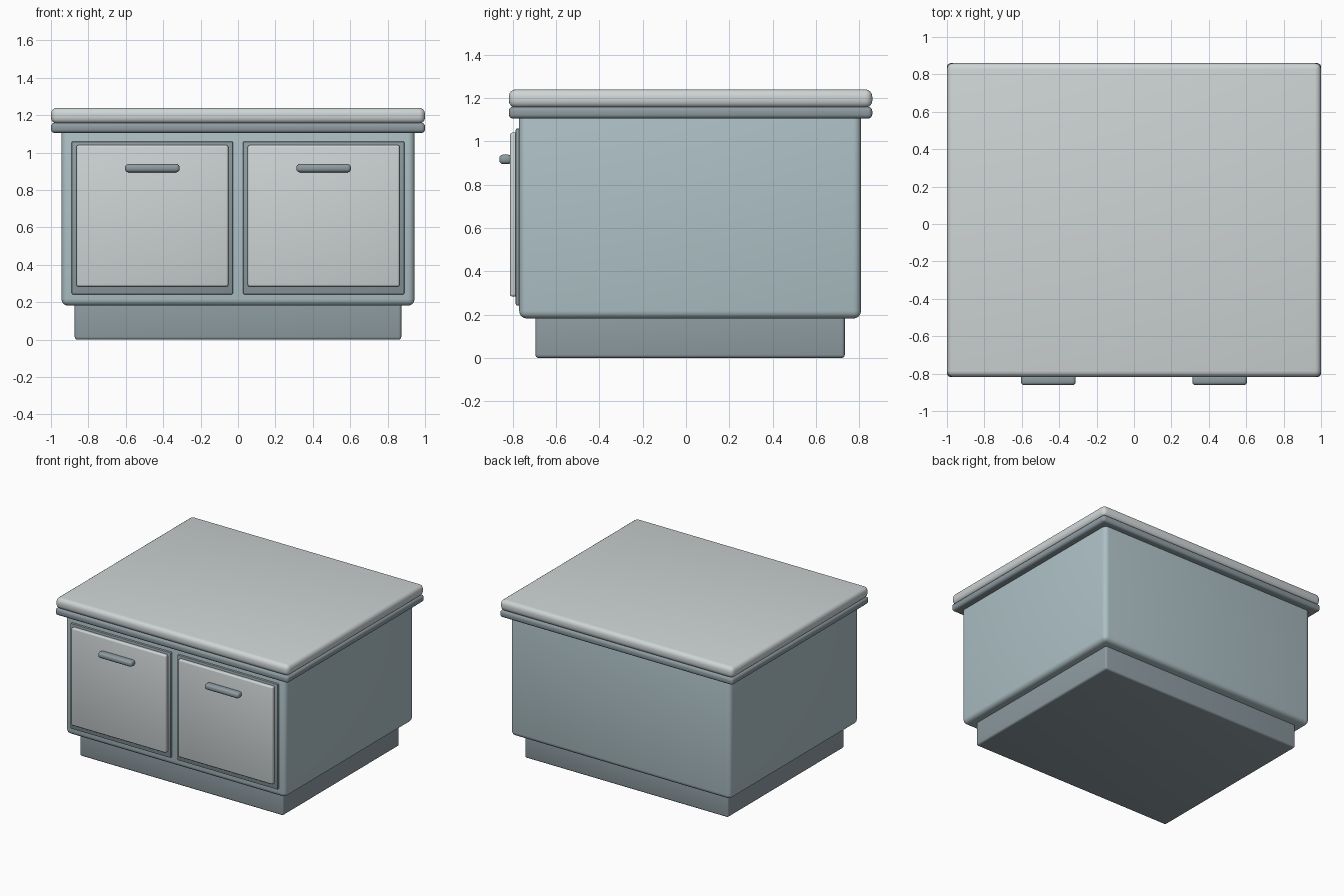
import bpy
import bmesh
from math import radians
from mathutils import Vector

if "Cube" in bpy.data.objects:
    bpy.data.objects.remove(bpy.data.objects["Cube"])


def material(name, rgb):
    m = bpy.data.materials.new(name)
    m.diffuse_color = (*rgb, 1)
    m.use_nodes = True
    m.node_tree.nodes["Principled BSDF"].inputs["Base Color"].default_value = m.diffuse_color
    return m


BODY = material("blue_grey", (0.42, 0.53, 0.56))
TRIM = material("dark_grey", (0.27, 0.33, 0.36))
LIGHT = material("light_grey", (0.62, 0.66, 0.66))


def rounded_box(name, x, y, z, bevel, mat, segments=4):
    """Box spanning the (min, max) pairs, with rounded edges."""
    lo, hi = (Vector(p) for p in zip(x, y, z))
    bm = bmesh.new()
    bmesh.ops.create_cube(bm, size=1)
    for v in bm.verts:
        v.co = (lo + hi) / 2 + v.co * (hi - lo)
    bmesh.ops.bevel(bm, geom=bm.edges[:], offset=bevel, segments=segments,
                    profile=0.5, affect='EDGES')
    mesh = bpy.data.meshes.new(name)
    bm.to_mesh(mesh)
    bm.free()
    mesh.materials.append(mat)
    ob = bpy.data.objects.new(name, mesh)
    bpy.context.collection.objects.link(ob)
    bpy.ops.object.select_all(action='DESELECT')
    ob.select_set(True)
    bpy.context.view_layer.objects.active = ob
    bpy.ops.object.shade_smooth_by_angle(angle=radians(35))
    return ob


# Plinth, cabinet body and two-layer countertop
rounded_box("plinth", (-0.873, 0.873), (-0.695, 0.733), (0, 0.22), 0.015, TRIM)
rounded_box("cabinet_body", (-0.944, 0.944), (-0.77, 0.808), (0.182, 1.14), 0.035, BODY)
rounded_box("countertop_band", (-1, 1), (-0.818, 0.86), (1.105, 1.16), 0.02, TRIM)
rounded_box("countertop_slab", (-1, 1), (-0.818, 0.86), (1.155, 1.24), 0.033, LIGHT)

# Two doors, each with a backing frame, a panel and a bar handle
for side, cx in (("left", -0.458), ("right", 0.458)):
    def span(half):
        return (cx - half, cx + half)
    rounded_box(side + "_door_frame", span(0.431), (-0.786, -0.755), (0.242, 1.06), 0.007, TRIM, 2)
    rounded_box(side + "_door_panel", span(0.406), (-0.813, -0.775), (0.284, 1.04), 0.011, LIGHT, 3)
    rounded_box(side + "_handle", span(0.146), (-0.862, -0.805), (0.895, 0.939), 0.018, TRIM)
